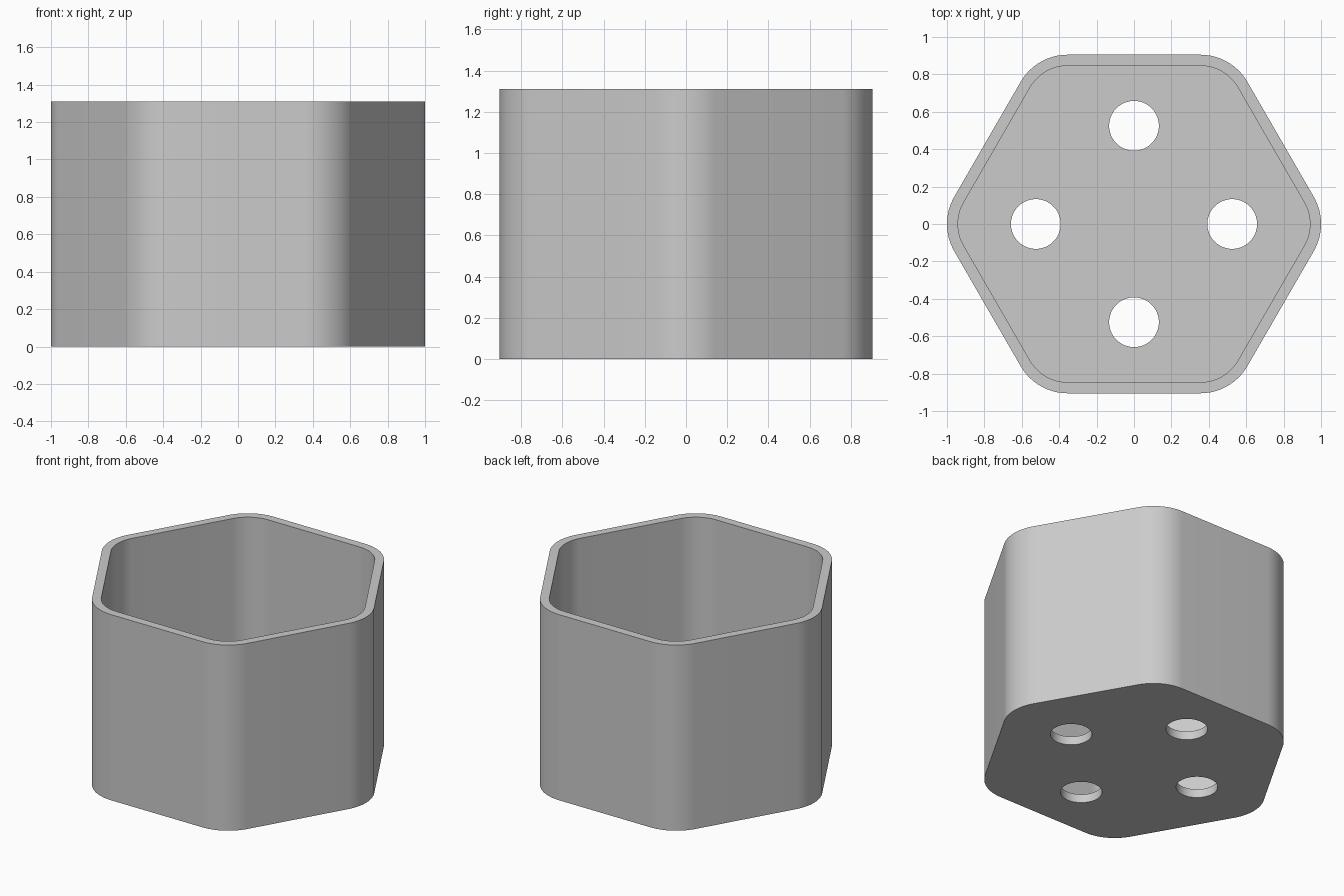
import bpy, bmesh, math

if "Cube" in bpy.data.objects:
    bpy.data.objects.remove(bpy.data.objects["Cube"])

CORNER_DIST = 0.709   # distance of corner arc centres from the axis
HEIGHT, FLOOR = 1.31, 0.06


def prism(name, points, z0, z1):
    """Closed solid from a 2D outline."""
    bm = bmesh.new()
    face = bm.faces.new([bm.verts.new((x, y, z0)) for x, y in points])
    ext = bmesh.ops.extrude_face_region(bm, geom=[face])["geom"]
    tops = [v for v in ext if isinstance(v, bmesh.types.BMVert)]
    bmesh.ops.translate(bm, verts=tops, vec=(0, 0, z1 - z0))
    bmesh.ops.recalc_face_normals(bm, faces=bm.faces)
    mesh = bpy.data.meshes.new(name)
    bm.to_mesh(mesh)
    bm.free()
    obj = bpy.data.objects.new(name, mesh)
    bpy.context.collection.objects.link(obj)
    return obj


def rounded_hexagon(radius, steps=16):
    pts = []
    for k in range(6):
        mid = math.radians(60 * k)
        for i in range(steps + 1):
            a = mid + math.radians(-30 + 60 * i / steps)
            pts.append((CORNER_DIST * math.cos(mid) + radius * math.cos(a),
                        CORNER_DIST * math.sin(mid) + radius * math.sin(a)))
    return pts


def circle(cx, cy, r, n=64):
    return [(cx + r * math.cos(2 * math.pi * i / n),
             cy + r * math.sin(2 * math.pi * i / n)) for i in range(n)]


# Hexagonal cup body
cup = prism("hexagonal_cup", rounded_hexagon(0.291), 0, HEIGHT)

# Cavity and four drain holes
cutters = [prism("cavity_cutter", rounded_hexagon(0.232), FLOOR, HEIGHT + 0.2)]
for k in range(4):
    a = math.pi / 2 * k
    cutters.append(prism("drain_hole_cutter",
                         circle(0.525 * math.cos(a), 0.525 * math.sin(a), 0.133),
                         -0.1, FLOOR + 0.1))

bpy.context.view_layer.objects.active = cup
for cutter in cutters:
    cutter.hide_render = True
    mod = cup.modifiers.new("cut", "BOOLEAN")
    mod.object = cutter
    mod.operation = "DIFFERENCE"
    mod.solver = "EXACT"
    bpy.ops.object.modifier_apply(modifier=mod.name)
for cutter in cutters:
    bpy.data.objects.remove(cutter, do_unlink=True)

# Plain grey finish, smooth corners with crisp rims
grey = bpy.data.materials.new("light_grey")
grey.diffuse_color = (0.6, 0.6, 0.6, 1)
grey.use_nodes = True
grey.node_tree.nodes["Principled BSDF"].inputs["Base Color"].default_value = grey.diffuse_color
cup.data.materials.clear()
cup.data.materials.append(grey)
bpy.ops.object.select_all(action="DESELECT")
cup.select_set(True)
bpy.ops.object.shade_smooth_by_angle(angle=math.radians(30))
